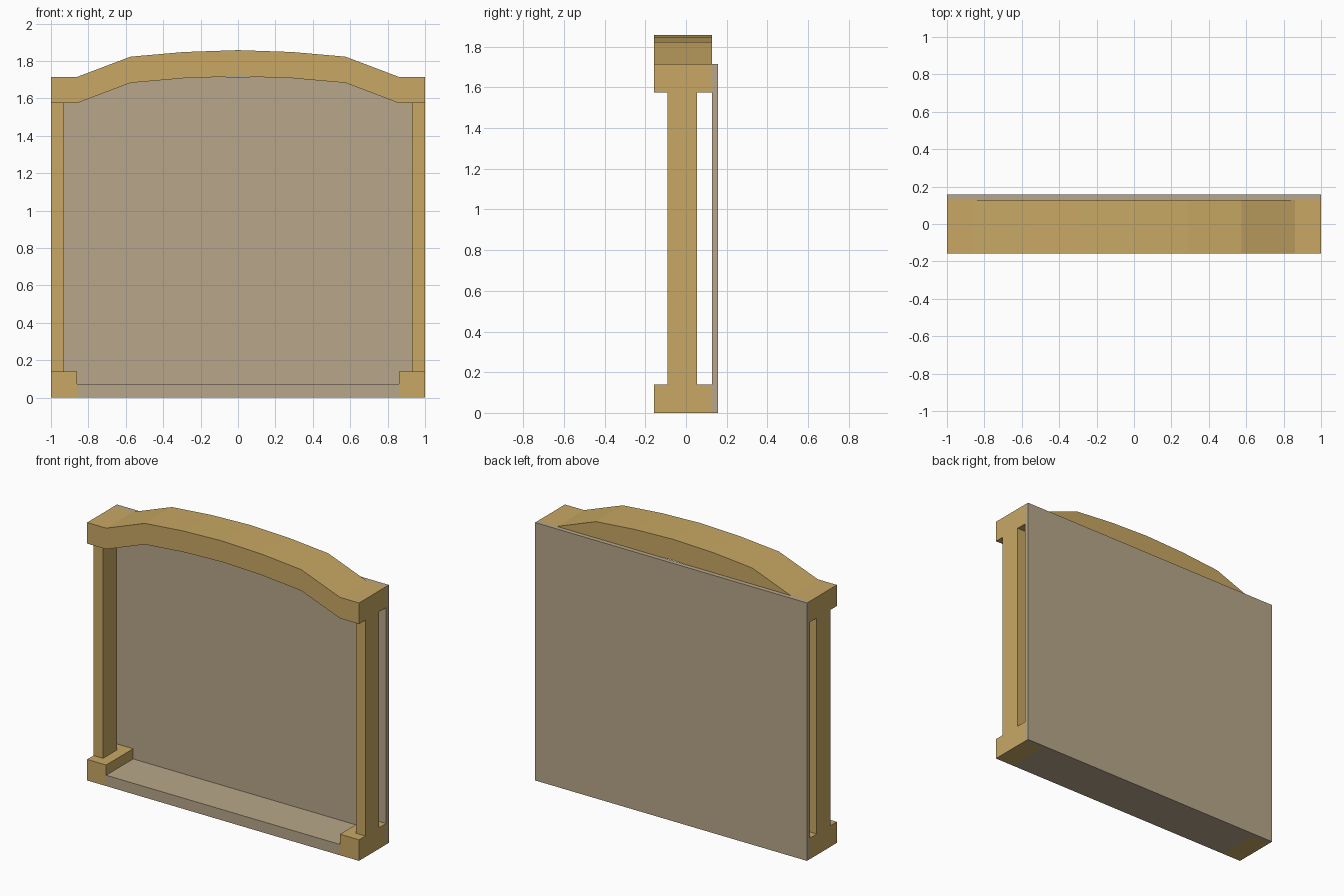
import bpy, bmesh

if "Cube" in bpy.data.objects:
    bpy.data.objects.remove(bpy.data.objects["Cube"])

FRONT, BACK, REAR = -0.157, 0.127, 0.157


def material(name, color):
    m = bpy.data.materials.new(name)
    m.diffuse_color = (*color, 1)
    m.use_nodes = True
    m.node_tree.nodes["Principled BSDF"].inputs["Base Color"].default_value = m.diffuse_color
    return m


wood = material("tan_wood", (0.578, 0.392, 0.127))
board = material("grey_brown_board", (0.48, 0.386, 0.254))


def prism(name, profile, y0, y1, mat):
    """Extrude an x-z profile from y0 to y1."""
    bm = bmesh.new()
    face = bm.faces.new([bm.verts.new((x, y0, z)) for x, z in profile])
    ext = bmesh.ops.extrude_face_region(bm, geom=[face])
    verts = [g for g in ext["geom"] if isinstance(g, bmesh.types.BMVert)]
    bmesh.ops.translate(bm, verts=verts, vec=(0, y1 - y0, 0))
    bmesh.ops.recalc_face_normals(bm, faces=bm.faces)
    mesh = bpy.data.meshes.new(name)
    bm.to_mesh(mesh)
    bm.free()
    mesh.materials.append(mat)
    obj = bpy.data.objects.new(name, mesh)
    bpy.context.collection.objects.link(obj)
    return obj


def box(name, x0, x1, y0, y1, z0, z1, mat):
    return prism(name, [(x0, z0), (x1, z0), (x1, z1), (x0, z1)], y0, y1, mat)


# Arched top beam: one half of the lower edge, mirrored, then offset upward
half = [(1, 1.575), (0.86, 1.575), (0.575, 1.683), (0.29, 1.708)]
lower = [(-x, z) for x, z in half] + [(0, 1.718)] + half[::-1]
upper = [(x, z + 0.14) for x, z in reversed(lower)]
prism("arched_beam", lower + upper, FRONT, BACK, wood)

# Side posts and corner feet
for side, s in (("left", -1), ("right", 1)):
    x0, x1 = sorted((s * 0.93, s * 1.0))
    box(side + "_post", x0, x1, -0.09, 0.055, 0.14, 1.575, wood)
    x0, x1 = sorted((s * 0.86, s * 1.0))
    box(side + "_foot", x0, x1, FRONT, BACK, 0, 0.14, wood)

# Floor sill and back panel
box("floor_sill", -0.86, 0.86, FRONT, BACK, 0, 0.072, board)
box("back_panel", -1, 1, BACK, REAR, 0, 1.715, board)
